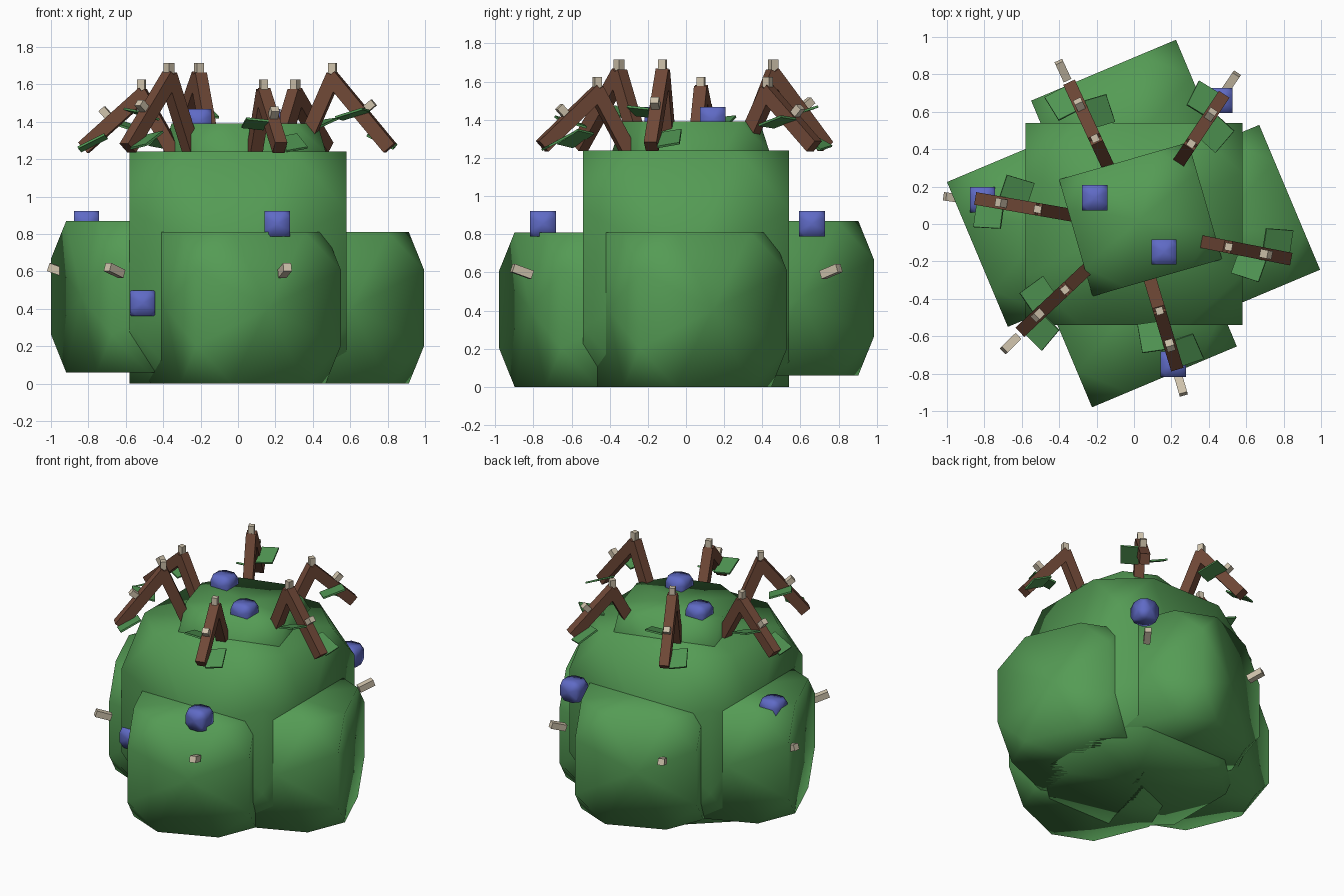
import bpy, bmesh, math
from mathutils import Vector, Matrix

old = bpy.data.objects.get("Cube")
if old:
    bpy.data.objects.remove(old, do_unlink=True)


def material(name, rgb):
    m = bpy.data.materials.new(name)
    m.use_nodes = True
    m.diffuse_color = (*rgb, 1)
    bsdf = next(n for n in m.node_tree.nodes if n.type == 'BSDF_PRINCIPLED')
    bsdf.inputs["Base Color"].default_value = (*rgb, 1)
    return m


GREEN = material("bush green", (0.09, 0.33, 0.09))
LEAF = material("leaf green", (0.08, 0.30, 0.085))
BROWN = material("bark brown", (0.16, 0.065, 0.038))
BLUE = material("berry blue", (0.115, 0.145, 0.56))
TAN = material("thorn tan", (0.62, 0.54, 0.41))
UP = Vector((0, 0, 1))


def add_object(name, bm, mat, smooth=False):
    bmesh.ops.recalc_face_normals(bm, faces=bm.faces)
    for f in bm.faces:
        f.smooth = smooth
    me = bpy.data.meshes.new(name)
    bm.to_mesh(me)
    bm.free()
    me.materials.append(mat)
    ob = bpy.data.objects.new(name, me)
    bpy.context.collection.objects.link(ob)
    return ob


# Block with its eight corners cut off, softly shaded
def lump(name, centre, size, turn, mat):
    bm = bmesh.new()
    bmesh.ops.create_cube(bm, size=1)
    bmesh.ops.bevel(bm, geom=bm.verts[:], offset=25, offset_type='PERCENT',
                    affect='VERTICES', segments=1)
    bmesh.ops.poke(bm, faces=[f for f in bm.faces if len(f.verts) > 4])
    bm.transform(Matrix.Translation(centre) @ Matrix.Rotation(math.radians(turn), 4, 'Z')
                 @ Matrix.Diagonal((*size, 1)))
    return add_object(name, bm, mat, True)


# Box whose length runs along a direction and whose width stays near a side vector
def bar(name, centre, along, side, size, mat):
    x = Vector(along).normalized()
    z = x.cross(Vector(side)).normalized()
    y = z.cross(x)
    rot = Matrix((x, y, z)).transposed().to_4x4()
    bm = bmesh.new()
    bmesh.ops.create_cube(bm, size=1)
    bm.transform(Matrix.Translation(centre) @ rot @ Matrix.Diagonal((*size, 1)))
    return add_object(name, bm, mat)


# Foliage lumps
lump("bush_core", (0, 0, 0.62), (1.16, 1.08, 1.24), 0, GREEN)
lump("bush_crown", (0.035, 0.025, 1.08), (0.72, 0.65, 0.62), 16, GREEN)
for name, x, y, z in (("front", 0, -0.43, 0.405), ("left", 0.445, -0.02, 0.405),
                      ("back", 0, 0.435, 0.465), ("right", -0.45, 0, 0.465)):
    lump("bush_lobe_" + name, (x, y, z), (0.84, 0.84, 0.81), 22.8, GREEN)

# Berries
BERRIES = [(0.21, -0.75, 0.855), (-0.81, 0.13, 0.855), (0.46, 0.66, 0.855),
           (-0.51, -0.5, 0.43), (-0.21, 0.14, 1.4), (0.16, -0.15, 1.4)]
for i, p in enumerate(BERRIES):
    lump(f"berry_{i + 1}", p, (0.135, 0.135, 0.135), 0, BLUE)

# Thorns around the lower bush
for i, (x, y) in enumerate([(-0.66, -0.64), (0.25, -0.86), (-0.96, 0.14),
                            (-0.38, 0.82), (0.52, 0.76)]):
    out = Vector((x, y, 0)).normalized()
    bar(f"side_thorn_{i + 1}", (x, y, 0.605), out + UP * 0.35, UP.cross(out),
        (0.11, 0.045, 0.045), TAN)

# Bent branches: inner foot, outer tip, ridge height
BRANCHES = [((-0.35, 0.05), (-0.81, 0.13), 1.54), ((0.34, -0.09), (0.80, -0.18), 1.63),
            ((0.09, -0.31), (0.22, -0.74), 1.54), ((-0.25, -0.24), (-0.58, -0.55), 1.63),
            ((-0.14, 0.31), (-0.33, 0.72), 1.63), ((0.22, 0.30), (0.46, 0.66), 1.54)]
for i, (a, b, top) in enumerate(BRANCHES):
    n = i + 1
    foot, tip = Vector((*a, 1.25)), Vector((*b, 1.275))
    apex = foot.lerp(tip, 0.36)
    apex.z = top
    flat = Vector((tip.x - foot.x, tip.y - foot.y, 0)).normalized()
    right = flat.cross(UP)
    for part, end in (("inner", foot), ("outer", tip)):
        d = end - apex
        bar(f"branch_{part}_{n}", (apex + end) / 2, d, right,
            (d.length + 0.04, 0.068, 0.075), BROWN)
    # thorns on the ridge and halfway down the outer limb
    bar(f"ridge_thorn_{n}", apex + UP * 0.05, UP, right, (0.07, 0.04, 0.04), TAN)
    slope = (tip - apex).normalized()
    lift = right.cross(slope).normalized()
    bar(f"limb_thorn_{n}", apex.lerp(tip, 0.52) + lift * 0.055, lift, right,
        (0.07, 0.045, 0.04), TAN)
    # leaves on either side of the outer limb
    for t, s, tilt, drop in ((0.42, 1, 0.3, 0.04), (0.84, -1, -0.5, 0.03)):
        bar(f"leaf_{n}_{'right' if s > 0 else 'left'}",
            apex.lerp(tip, t) + right * s * 0.085 - UP * drop,
            flat + UP * tilt + right * s * 0.12, right + UP * 0.15 * s,
            (0.16, 0.12, 0.012), LEAF)
